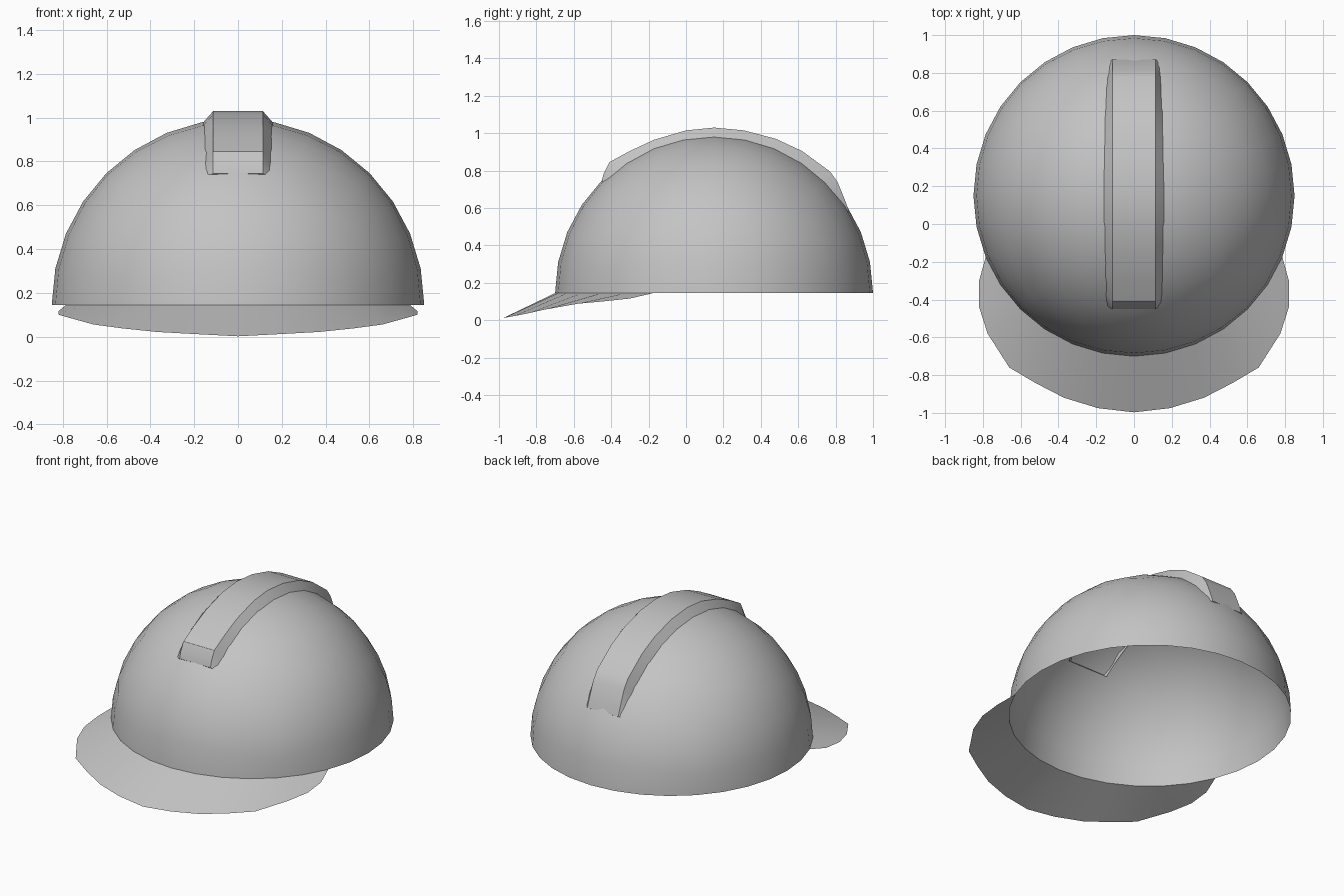
import bpy, bmesh, math
from mathutils import Vector

cube = bpy.data.objects.get("Cube")
if cube:
    bpy.data.objects.remove(cube, do_unlink=True)

RADIUS = 0.85
CENTRE = Vector((0, 0.15, 0.145))

grey = bpy.data.materials.new("plain_grey")
grey.use_nodes = True
colour = (0.55, 0.55, 0.55, 1)
grey.diffuse_color = colour
grey.node_tree.nodes["Principled BSDF"].inputs["Base Color"].default_value = colour


def finish(bm, name, angle):
    """Turn a bmesh into a smooth-shaded object."""
    mesh = bpy.data.meshes.new(name)
    bm.to_mesh(mesh)
    bm.free()
    obj = bpy.data.objects.new(name, mesh)
    bpy.context.collection.objects.link(obj)
    mesh.materials.append(grey)
    bpy.ops.object.select_all(action='DESELECT')
    obj.select_set(True)
    bpy.context.view_layer.objects.active = obj
    bpy.ops.object.shade_smooth_by_angle(angle=math.radians(angle))
    return obj


def loft(bm, rows):
    """Skin quads between equally long rows of points."""
    rows = [[bm.verts.new(p) for p in row] for row in rows]
    for a, b in zip(rows, rows[1:]):
        for i in range(len(a) - 1):
            bm.faces.new((a[i], a[i + 1], b[i + 1], b[i]))
    bmesh.ops.remove_doubles(bm, verts=bm.verts[:], dist=0.0005)
    return rows


# Dome shell: upper half of a rounded cube, open below
bm = bmesh.new()
bmesh.ops.create_cube(bm, size=2)
bmesh.ops.subdivide_edges(bm, edges=bm.edges[:], cuts=7, use_grid_fill=True)
low = [f for f in bm.faces if f.calc_center_median().z < 0]
bmesh.ops.delete(bm, geom=low, context='FACES')
for v in bm.verts:
    even = Vector([math.tan(c * math.pi / 4) for c in v.co])
    v.co = CENTRE + even.normalized() * RADIUS
finish(bm, "dome_shell", 40)

# Raised crest: flat top strip with sides flaring down into the dome
crest = [(-0.45, 0.745), (-0.44, 0.785), (-0.41, 0.845), (-0.3, 0.905),
         (-0.17, 0.965), (0, 1.015), (0.15, 1.03), (0.31, 1.015),
         (0.48, 0.97), (0.62, 0.905), (0.77, 0.795), (0.81, 0.74),
         (0.855, 0.63), (0.872, 0.58)]
rows = []
for y, z in crest:
    out = Vector((0, y, z)) - CENTRE
    out.normalize()
    flare = 0.115 + 0.055 * max(0, out.z) ** 1.5
    foot_r = math.sqrt((RADIUS - 0.012) ** 2 - flare ** 2)
    foot = CENTRE + out * foot_r
    rows.append([(-flare, foot.y, foot.z), (-0.113, y, z),
                 (0.113, y, z), (flare, foot.y, foot.z)])
bm = bmesh.new()
ends = loft(bm, rows)
for end in (ends[0], ends[-1]):
    live = [v for v in end if v.is_valid]
    if len(live) > 2:
        bm.faces.new(live)
bmesh.ops.recalc_face_normals(bm, faces=bm.faces[:])
finish(bm, "crest", 30)

# Brim: thin sheet from the dome rim out to a drooping edge
edge = [(0.785, -0.175, 0.145), (0.82, -0.3, 0.116), (0.82, -0.44, 0.101),
        (0.775, -0.58, 0.088), (0.66, -0.76, 0.056), (0.525, -0.84, 0.038),
        (0.37, -0.92, 0.022), (0.19, -0.975, 0.012), (0, -0.997, 0.002)]
rim_step = [2, 2, 3, 3, 4, 5, 6, 7, 8]
rim = []
for k in rim_step:
    a = k * math.pi / 16
    rim.append(CENTRE + Vector((math.cos(a), -math.sin(a), 0)) * RADIUS)


def mirrored(points):
    """Continue a half outline across the centre line."""
    points = [Vector(p) for p in points]
    return points + [Vector((-p.x, p.y, p.z)) for p in reversed(points[:-1])]


bm = bmesh.new()
loft(bm, [mirrored(rim), mirrored(edge)])
bmesh.ops.recalc_face_normals(bm, faces=bm.faces[:])
if sum(f.normal.z for f in bm.faces) < 0:
    bmesh.ops.reverse_faces(bm, faces=bm.faces[:])
finish(bm, "brim", 30)
